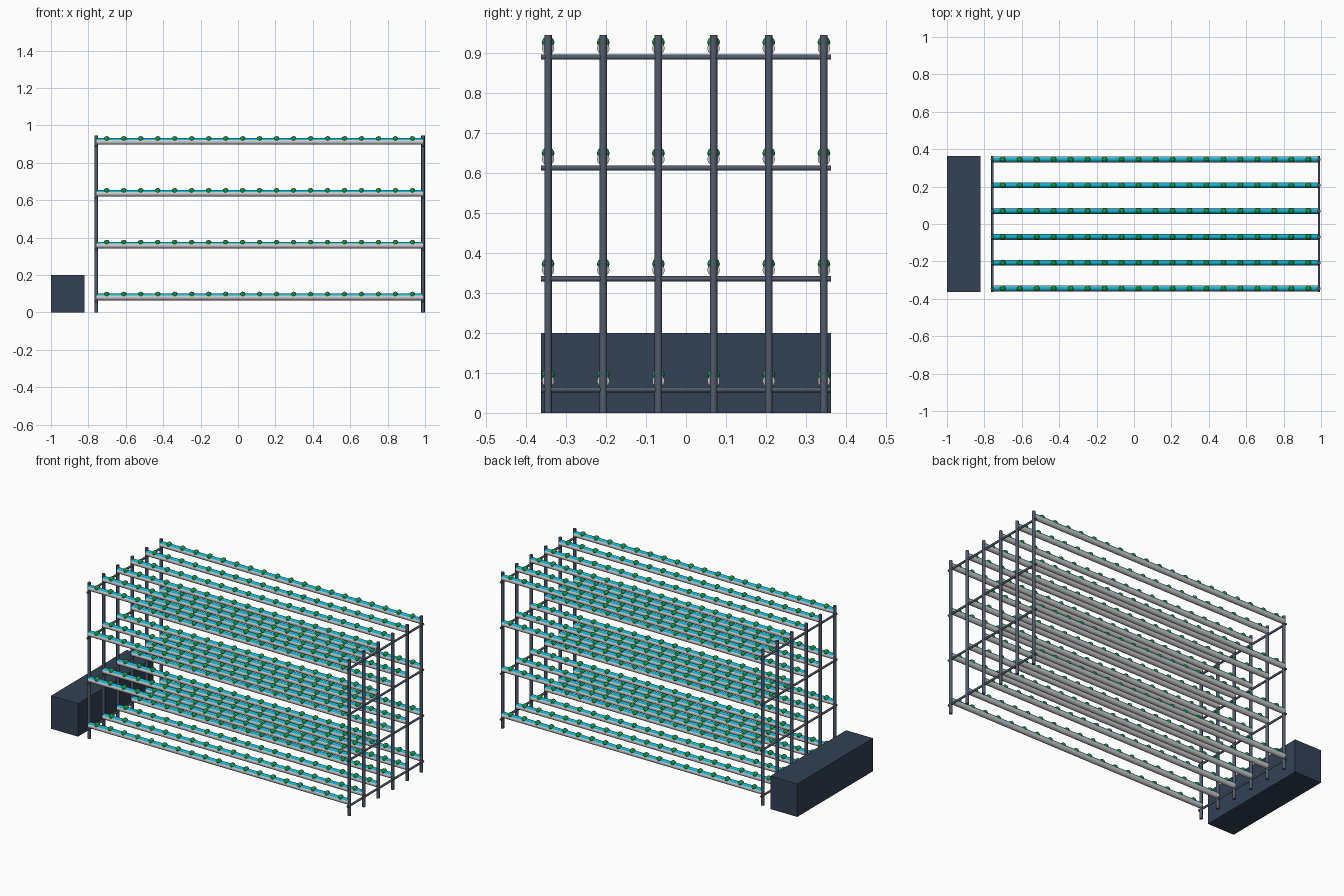
import bpy, bmesh, math
from mathutils import Matrix, Vector

if "Cube" in bpy.data.objects:
    bpy.data.objects.remove(bpy.data.objects["Cube"])

ROWS = [-0.345 + 0.138 * i for i in range(6)]      # y of each channel row
LEVELS = [0.058 + 0.2773 * i for i in range(4)]    # z of each shelf level
X0, X1 = -0.757, 0.989                             # end frames


def material(name, rgb):
    m = bpy.data.materials.new(name)
    m.diffuse_color = (*rgb, 1)
    m.use_nodes = True
    m.node_tree.nodes["Principled BSDF"].inputs["Base Color"].default_value = m.diffuse_color
    return m


STEEL = material("slate_steel", (0.085, 0.105, 0.15))
TANK = material("dark_slate", (0.033, 0.053, 0.09))
WHITE = material("white_plastic", (0.85, 0.86, 0.87))
WATER = material("cyan_water", (0.004, 0.46, 0.66))
LEAF = material("green_leaf", (0.01, 0.36, 0.07))


def add_object(name, bm, mat, smooth=False):
    me = bpy.data.meshes.new(name)
    bm.to_mesh(me)
    bm.free()
    ob = bpy.data.objects.new(name, me)
    bpy.context.collection.objects.link(ob)
    me.materials.append(mat)
    if smooth:
        bpy.ops.object.select_all(action='DESELECT')
        ob.select_set(True)
        bpy.context.view_layer.objects.active = ob
        bpy.ops.object.shade_smooth_by_angle(angle=math.radians(40))
    return ob


def rods(name, ends, radius, sides, mat):
    """One object holding a capped cylinder between each pair of points."""
    bm = bmesh.new()
    for a, b in ends:
        a, b = Vector(a), Vector(b)
        rot = (b - a).to_track_quat('Z', 'Y').to_matrix().to_4x4()
        bmesh.ops.create_cone(bm, cap_ends=True, segments=sides,
                              radius1=radius, radius2=radius,
                              depth=(b - a).length,
                              matrix=Matrix.Translation((a + b) / 2) @ rot)
    return add_object(name, bm, mat, True)


# nutrient tank at the left end
bm = bmesh.new()
bmesh.ops.create_cube(bm, size=1, matrix=Matrix.Translation((-0.91, 0, 0.1))
                      @ Matrix.Diagonal((0.18, 0.726, 0.2, 1)))
add_object("nutrient_tank", bm, TANK)

# end frames: posts and cross rails
for side, x in (("left", X0), ("right", X1)):
    rods(side + "_posts", [((x, y, 0), (x, y, 0.945)) for y in ROWS],
         0.0095, 12, STEEL)
    rods(side + "_cross_rails",
         [((x, -0.363, z), (x, 0.363, z)) for z in LEVELS], 0.0065, 12, STEEL)

for n, z in enumerate(LEVELS, 1):
    # growing channels with a strip of water along the top
    rods(f"channels_level_{n}",
         [((X0, y, z + 0.022), (X1, y, z + 0.022)) for y in ROWS],
         0.0155, 16, WHITE)
    rods(f"water_level_{n}",
         [((X0 + 0.002, y, z + 0.030), (X1 - 0.002, y, z + 0.030)) for y in ROWS],
         0.012, 16, WATER)
    # plants along every channel
    bm = bmesh.new()
    for y in ROWS:
        for i in range(19):
            bmesh.ops.create_icosphere(
                bm, subdivisions=2, radius=0.016,
                matrix=Matrix.Translation((-0.702 + 0.0908 * i, y, z + 0.037)))
    add_object(f"plants_level_{n}", bm, LEAF)
